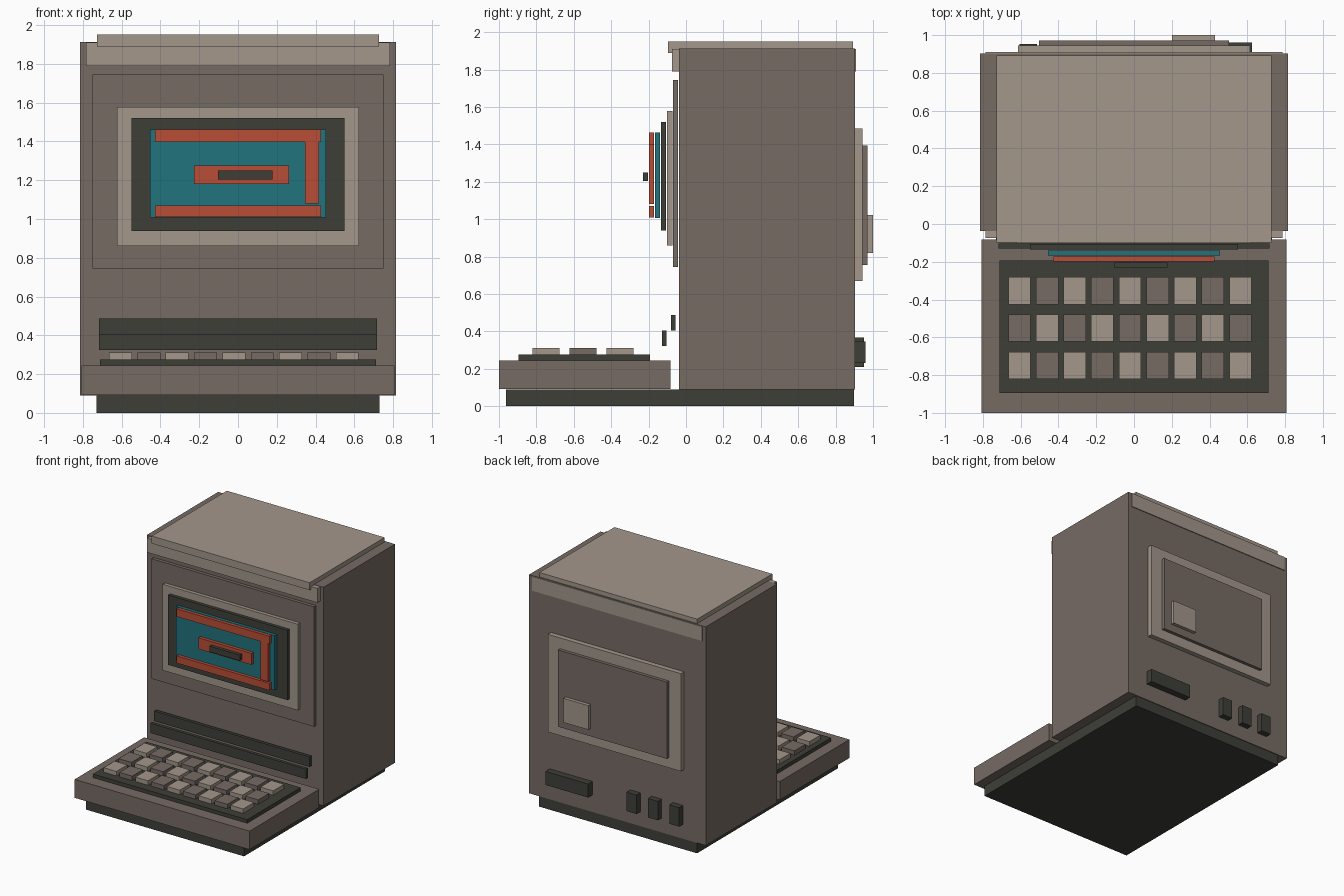
import bpy
import bmesh
from mathutils import Matrix, Vector

cube = bpy.data.objects.get("Cube")
if cube:
    bpy.data.objects.remove(cube, do_unlink=True)


def material(name, rgb):
    """Flat material from display-space 0-255 values, stored as linear."""
    linear = [((c / 255 + 0.055) / 1.055) ** 2.4 for c in rgb] + [1.0]
    mat = bpy.data.materials.new(name)
    mat.use_nodes = True
    mat.diffuse_color = linear
    bsdf = next(n for n in mat.node_tree.nodes if n.type == 'BSDF_PRINCIPLED')
    bsdf.inputs["Base Color"].default_value = linear
    return mat


TAUPE = material("dark taupe", (118, 107, 100))
BEIGE = material("light beige", (163, 151, 139))
CHARCOAL = material("charcoal", (62, 63, 56))
TEAL = material("screen teal", (33, 115, 125))
ORANGE = material("screen orange", (184, 77, 54))


def box(name, mat, x, y, z):
    """Box spanning the (low, high) ranges; the origin is at its centre."""
    spans = (x, y, z)
    size = Vector([hi - lo for lo, hi in spans])
    bm = bmesh.new()
    bmesh.ops.create_cube(bm, size=1, matrix=Matrix.Diagonal(size.to_4d()))
    mesh = bpy.data.meshes.new(name)
    bm.to_mesh(mesh)
    bm.free()
    mesh.materials.append(mat)
    obj = bpy.data.objects.new(name, mesh)
    obj.location = [(lo + hi) / 2 for lo, hi in spans]
    bpy.context.collection.objects.link(obj)
    return obj


def wide(half):
    return (-half, half)


# Housing
box("base", CHARCOAL, wide(0.73), (-0.963, 0.897), (0, 0.09))
box("body", TAUPE, wide(0.815), (-0.037, 0.903), (0.09, 1.913))
box("upper_trim", BEIGE, wide(0.785), (-0.075, 0.91), (1.79, 1.91))
box("top_plate", BEIGE, wide(0.728), (-0.097, 0.892), (1.888, 1.95))

# Keyboard
box("keyboard_deck", TAUPE, wide(0.807), (-1, -0.083), (0.091, 0.245))
box("key_plate", CHARCOAL, wide(0.712), (-0.895, -0.192), (0.245, 0.275))
KEY_W, KEY_D = 0.118, 0.144
for row in range(3):
    for col in range(9):
        x = -0.606 + col * 0.1462
        y = -0.353 - row * 0.198
        box(f"key_{row + 1}_{col + 1}", TAUPE if (row + col) % 2 else BEIGE,
            (x - KEY_W / 2, x + KEY_W / 2), (y - KEY_D / 2, y + KEY_D / 2),
            (0.275, 0.312))

# Screen, as stacked layers
box("front_panel", TAUPE, wide(0.75), (-0.07, -0.043), (0.745, 1.745))
box("screen_bezel", BEIGE, wide(0.623), (-0.102, -0.072), (0.86, 1.578))
box("screen_frame", CHARCOAL, wide(0.55), (-0.134, -0.107), (0.938, 1.52))
box("screen", TEAL, wide(0.455), (-0.166, -0.139), (1.007, 1.462))

# Raised screen graphic
GRAPHIC_Y = (-0.198, -0.171)
box("graphic_top_bar", ORANGE, wide(0.427), GRAPHIC_Y, (1.397, 1.462))
box("graphic_bottom_bar", ORANGE, wide(0.427), GRAPHIC_Y, (1.01, 1.07))
box("graphic_side_bar", ORANGE, (0.345, 0.417), GRAPHIC_Y, (1.08, 1.398))
box("graphic_centre", ORANGE, (-0.227, 0.262), GRAPHIC_Y, (1.18, 1.275))
box("graphic_centre_slot", CHARCOAL, (-0.103, 0.178), (-0.23, -0.203), (1.203, 1.25))

# Front slots below the screen
box("upper_slot", CHARCOAL, wide(0.717), (-0.081, -0.055), (0.405, 0.488))
box("lower_slot", CHARCOAL, wide(0.717), (-0.129, -0.103), (0.323, 0.405))

# Rear panel
box("rear_frame", BEIGE, wide(0.614), (0.9, 0.944), (0.67, 1.485))
box("rear_panel", TAUPE, wide(0.503), (0.94, 0.971), (0.755, 1.395))
box("rear_label_block", BEIGE, (0.2, 0.43), (0.968, 1), (0.82, 1.022))

# Rear connectors
box("rear_wide_port", CHARCOAL, (0.23, 0.625), (0.9, 0.96), (0.232, 0.345))
for i in range(3):
    x = -0.165 - i * 0.197
    box(f"rear_port_{i + 1}", CHARCOAL, (x - 0.046, x + 0.046), (0.9, 0.953), (0.21, 0.368))
